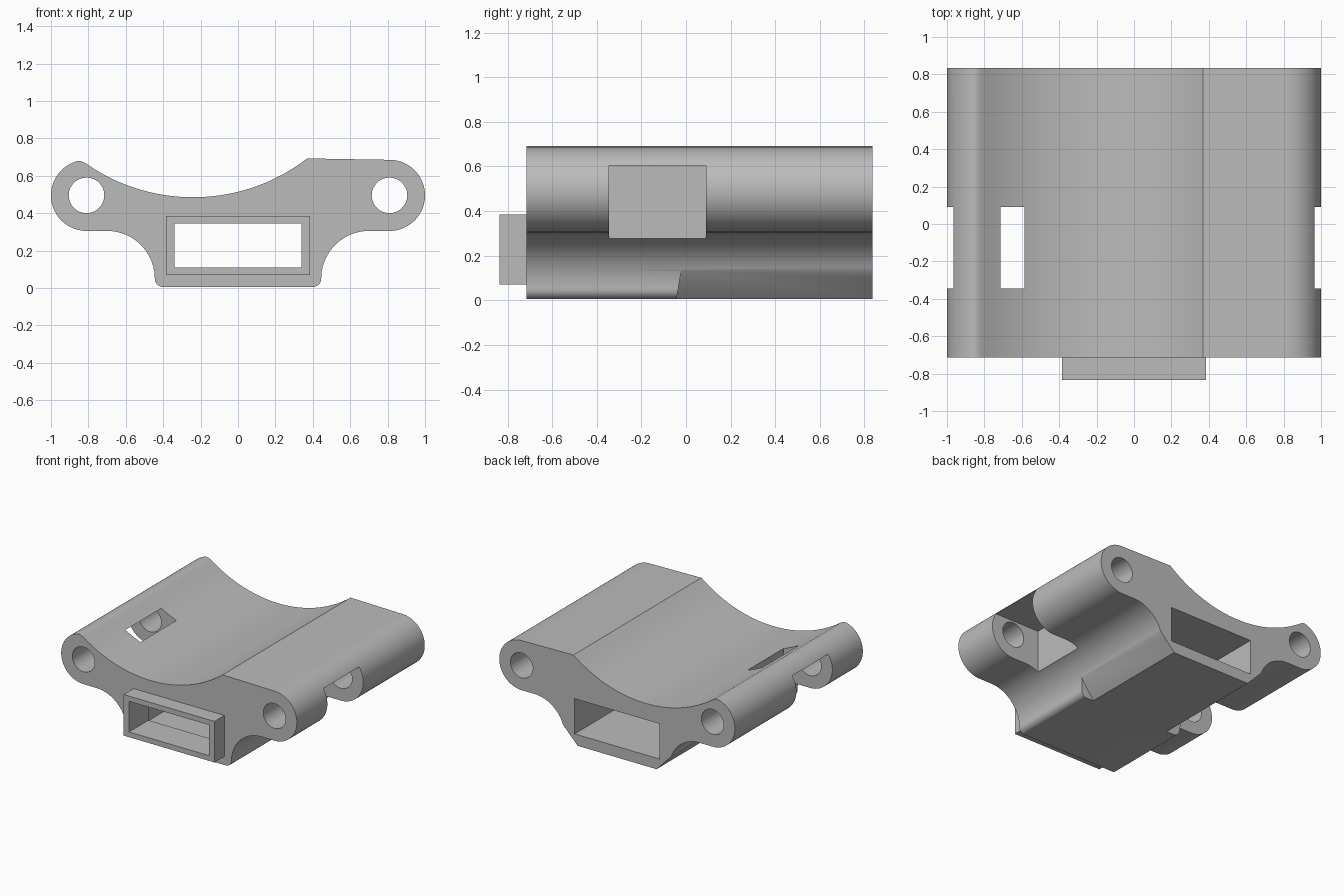
import bpy
import bmesh
from math import sin, cos, radians, sqrt

if "Cube" in bpy.data.objects:
    bpy.data.objects.remove(bpy.data.objects["Cube"])

FRONT, BACK = -0.715, 0.835
LUG_X, LUG_Z, LUG_R = 0.81, 0.495, 0.19

grey = bpy.data.materials.new("plain grey")
grey.use_nodes = True
grey.diffuse_color = (0.5, 0.5, 0.5, 1)
grey.node_tree.nodes["Principled BSDF"].inputs["Base Color"].default_value = (0.5, 0.5, 0.5, 1)


def arc(cx, cz, r, start, end, steps):
    """Points on an arc in the xz plane, angles in degrees."""
    angles = [radians(start + (end - start) * i / steps) for i in range(steps + 1)]
    return [(cx + r * cos(a), cz + r * sin(a)) for a in angles]


def prism(name, outline, y0, y1):
    """Extrude an xz outline along y."""
    bm = bmesh.new()
    face = bm.faces.new([bm.verts.new((x, y0, z)) for x, z in outline])
    grown = bmesh.ops.extrude_face_region(bm, geom=[face])
    moved = [v for v in grown["geom"] if isinstance(v, bmesh.types.BMVert)]
    bmesh.ops.translate(bm, verts=moved, vec=(0, y1 - y0, 0))
    bmesh.ops.recalc_face_normals(bm, faces=bm.faces)
    mesh = bpy.data.meshes.new(name)
    bm.to_mesh(mesh)
    bm.free()
    mesh.materials.append(grey)
    obj = bpy.data.objects.new(name, mesh)
    bpy.context.collection.objects.link(obj)
    return obj


def box(name, x0, x1, z0, z1, y0, y1):
    return prism(name, [(x0, z0), (x1, z0), (x1, z1), (x0, z1)], y0, y1)


def combine(target, tool, operation):
    """Apply a boolean and discard the tool object."""
    mod = target.modifiers.new(tool.name, "BOOLEAN")
    mod.object, mod.operation, mod.solver = tool, operation, "EXACT"
    bpy.ops.object.select_all(action="DESELECT")
    bpy.context.view_layer.objects.active = target
    target.select_set(True)
    bpy.ops.object.modifier_apply(modifier=mod.name)
    bpy.data.objects.remove(tool)


def mirrored(points):
    return [(-x, z) for x, z in reversed(points)]


# Body outline: rounded foot, concave flank and lug on each side
flank = arc(0.4, 0.05, 0.045, -90, 0, 6) + arc(0.7, 0.05, 0.255, 180, 90, 24)
right_side = flank + arc(LUG_X, LUG_Z, LUG_R, -90, 90, 36)
left_side = mirrored(flank + arc(LUG_X, LUG_Z, LUG_R, -90, 75, 34))

# Saddle-shaped top between the flat shoulder and the rounded left tip
saddle = []
for i in range(41):
    x = 0.37 - i * (0.37 + 0.815) / 40
    saddle.append((x, 1.485 - sqrt(1 - (x + 0.24) ** 2)))
tip = [(-0.83, 0.674), (-0.844, 0.679)]
body = prism("body", right_side + saddle + tip + left_side, FRONT, BACK)

# Rectangular plug on the front
combine(body, box("plug", -0.385, 0.385, 0.07, 0.385, -0.835, FRONT + 0.05), "UNION")

# Stepped rectangular channel right through
combine(body, box("channel", -0.34, 0.34, 0.11, 0.345, -1, 0), "DIFFERENCE")
combine(body, box("wide_channel", -0.36, 0.36, 0.09, 0.36, -0.6, 1), "DIFFERENCE")

for side in (1, -1):
    # Long pin hole through the lug
    ring = arc(side * LUG_X, LUG_Z, 0.095, 0, 360, 48)[:-1]
    combine(body, prism("pin_hole", ring, -1, 1), "DIFFERENCE")
    # Square notch across the lug
    inner, outer = sorted((side * 0.585, side * 1.1))
    combine(body, box("lug_notch", inner, outer, 0.2, 0.605, -0.345, 0.09), "DIFFERENCE")
    # Chamfer along the rear half of the foot, with a slanted end
    wedge = [(side * 0.288, -0.0435), (side * 0.498, -0.0435), (side * 0.498, 0.174)]
    cutter = prism("foot_chamfer", wedge, -0.05, 1)
    for v in cutter.data.vertices:
        if v.co.y < 0 and v.co.z > 0:
            v.co.y = -0.015
    combine(body, cutter, "DIFFERENCE")

bpy.ops.object.select_all(action="DESELECT")
bpy.context.view_layer.objects.active = body
body.select_set(True)
bpy.ops.object.shade_smooth_by_angle(angle=radians(25))
